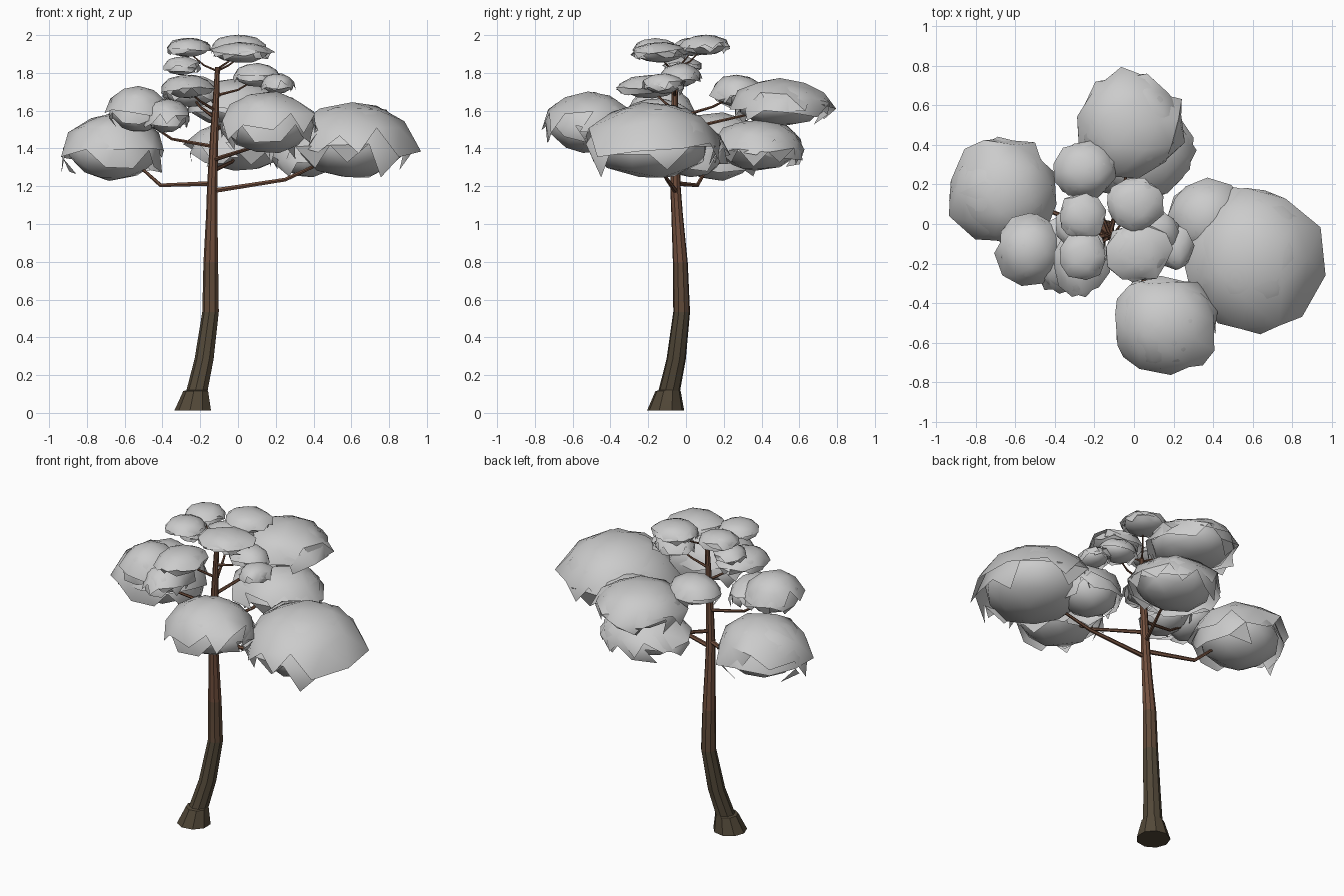
import bpy, bmesh, math, random
from mathutils import Vector, Matrix

if "Cube" in bpy.data.objects:
    bpy.data.objects.remove(bpy.data.objects["Cube"])

random.seed(7)


def material(name, rgb):
    m = bpy.data.materials.new(name)
    m.diffuse_color = (*rgb, 1)
    m.use_nodes = True
    m.node_tree.nodes["Principled BSDF"].inputs["Base Color"].default_value = m.diffuse_color
    return m


BARK = [material("bark_dark", (0.085, 0.065, 0.04)),
        material("bark_mid", (0.12, 0.07, 0.042)),
        material("bark_light", (0.17, 0.08, 0.048))]


def finish(name, bm, mats=(), angle=35):
    me = bpy.data.meshes.new(name)
    bm.to_mesh(me)
    bm.free()
    ob = bpy.data.objects.new(name, me)
    bpy.context.collection.objects.link(ob)
    for m in mats:
        me.materials.append(m)
    bpy.ops.object.select_all(action='DESELECT')
    ob.select_set(True)
    bpy.context.view_layer.objects.active = ob
    bpy.ops.object.shade_smooth_by_angle(angle=math.radians(angle))
    return ob


def tube(name, pts, sides, mats, horizontal=False, band=lambda i: 0):
    """Loft rings of (x, y, z, radius)."""
    bm = bmesh.new()
    rings = []
    for i, (x, y, z, r) in enumerate(pts):
        c = Vector((x, y, z))
        a = Vector(pts[max(i - 1, 0)][:3])
        b = Vector(pts[min(i + 1, len(pts) - 1)][:3])
        d = Vector((0, 0, 1)) if horizontal else (b - a).normalized()
        q = d.to_track_quat('Z', 'Y')
        rings.append([bm.verts.new(c + q @ Vector((r * math.cos(t), r * math.sin(t), 0)))
                      for t in (2 * math.pi * k / sides for k in range(sides))])
    for i in range(len(rings) - 1):
        for k in range(sides):
            n = (k + 1) % sides
            f = bm.faces.new((rings[i][k], rings[i][n], rings[i + 1][n], rings[i + 1][k]))
            f.material_index = band(i)
    bm.faces.new(rings[0][::-1])
    bm.faces.new(rings[-1]).material_index = band(len(rings))
    bmesh.ops.recalc_face_normals(bm, faces=bm.faces)
    return finish(name, bm, mats, 30)


# Trunk with flared foot
tube("trunk", [(-.237, -.108, .012, .1), (-.222, -.095, .115, .068), (-.215, -.088, .12, .058),
               (-.178, -.052, .285, .052), (-.144, -.023, .535, .045), (-.143, -.03, .795, .040),
               (-.138, -.047, 1.05, .031), (-.136, -.056, 1.2, .028), (-.124, -.06, 1.5, .022),
               (-.108, -.06, 1.83, .013)], 9, BARK, True,
     lambda i: 0 if i < 4 else 1 if i < 5 else 2)

# Branches reaching into each leaf clump
BRANCHES = {
    "right": [(-.136, -.056, 1.175, .014), (.25, -.1, 1.235, .011), (.5, -.16, 1.35, .007)],
    "left": [(-.136, -.056, 1.215, .014), (-.41, .06, 1.205, .011), (-.55, .13, 1.33, .007)],
    "back_low": [(-.135, -.056, 1.28, .012), (-.03, .2, 1.33, .009), (0, .36, 1.4, .006)],
    "front": [(-.13, -.056, 1.34, .012), (.06, -.3, 1.4, .009), (.15, -.45, 1.48, .006)],
    "left_front": [(-.128, -.056, 1.41, .011), (-.35, -.09, 1.45, .008), (-.5, -.12, 1.55, .005)],
    "back_high": [(-.124, -.06, 1.49, .011), (-.05, .2, 1.55, .008), (.0, .42, 1.6, .005)],
    "back_left": [(-.12, -.06, 1.56, .01), (-.2, .14, 1.62, .007), (-.25, .26, 1.68, .004)],
    "upper_left": [(-.118, -.06, 1.6, .009), (-.2, -.12, 1.65, .006), (-.27, -.18, 1.71, .004)],
    "upper_right": [(-.116, -.06, 1.68, .009), (0, -.06, 1.71, .006), (.1, -.04, 1.77, .004)],
    "twig_a": [(-.11, -.06, 1.82, .006), (-.05, .02, 1.86, .005), (0, .08, 1.92, .003)],
    "twig_b": [(-.11, -.06, 1.81, .006), (-.18, -.03, 1.84, .005), (-.25, .02, 1.9, .003)],
    "twig_c": [(-.11, -.06, 1.81, .006), (-.05, -.1, 1.84, .005), (.02, -.14, 1.89, .003)],
}
for key, pts in BRANCHES.items():
    tube("branch_" + key, pts, 6, [BARK[2]])


def clump(name, centre, radii):
    """Rounded leaf mass: a crumpled core under two ragged-edged caps."""
    bm = bmesh.new()
    for layer, (size, cut) in enumerate([(.9, None), (.97, -.25), (1.0, .0)]):
        new = bmesh.ops.create_icosphere(bm, subdivisions=2, radius=1)["verts"]
        turn = Matrix.Rotation(random.uniform(0, 6.28), 3, 'Z') @ \
            Matrix.Rotation(random.uniform(-.5, .5), 3, 'X')
        for v in new:
            v.co = turn @ v.co
        if cut is not None:
            # Open the underside and flare the ragged rim
            faces = {f for v in new for f in v.link_faces}
            gone = [f for f in faces
                    if f.calc_center_median().z < cut + random.uniform(-.2, .2)]
            bmesh.ops.delete(bm, geom=gone, context='FACES')
            new = [v for v in new if v.is_valid]
        for v in new:
            rim = cut is not None and v.is_boundary
            s = size * (random.uniform(.95, 1.12) if rim else random.uniform(.92, 1.0))
            v.co *= s
            if rim:
                v.co.z -= random.uniform(0, .22)
    for v in bm.verts:
        v.co = Vector(centre) + Vector(c * r for c, r in zip(v.co, radii))
    finish(name, bm, (), 40)


# Leaf clumps: centre, radii
CLUMPS = {
    "right": ((.60, -.18, 1.43), (.34, .36, .225)),
    "right_inner": ((.37, .03, 1.38), (.20, .20, .16)),
    "front": ((.16, -.51, 1.53), (.265, .255, .18)),
    "back_high": ((-.02, .50, 1.635), (.27, .27, .14)),
    "back_low": ((.02, .38, 1.41), (.28, .25, .15)),
    "left": ((-.66, .16, 1.40), (.28, .27, .195)),
    "left_front": ((-.53, -.13, 1.6), (.165, .18, .135)),
    "left_inner": ((-.38, -.16, 1.57), (.13, .19, .1)),
    "back_left": ((-.25, .27, 1.70), (.16, .145, .095)),
    "upper_left": ((-.27, -.19, 1.725), (.14, .17, .068)),
    "upper_left_small": ((-.30, -.02, 1.835), (.10, .10, .055)),
    "upper_right": ((.10, -.03, 1.785), (.125, .11, .07)),
    "right_small": ((.21, -.12, 1.74), (.09, .11, .06)),
    "crown_back": ((.0, .10, 1.945), (.145, .135, .06)),
    "crown_left": ((-.26, .04, 1.935), (.12, .115, .055)),
    "crown_left_front": ((-.26, -.16, 1.93), (.12, .125, .055)),
    "crown_front": ((.02, -.14, 1.905), (.165, .15, .06)),
}
for key, (c, r) in CLUMPS.items():
    clump("leaves_" + key, c, r)
